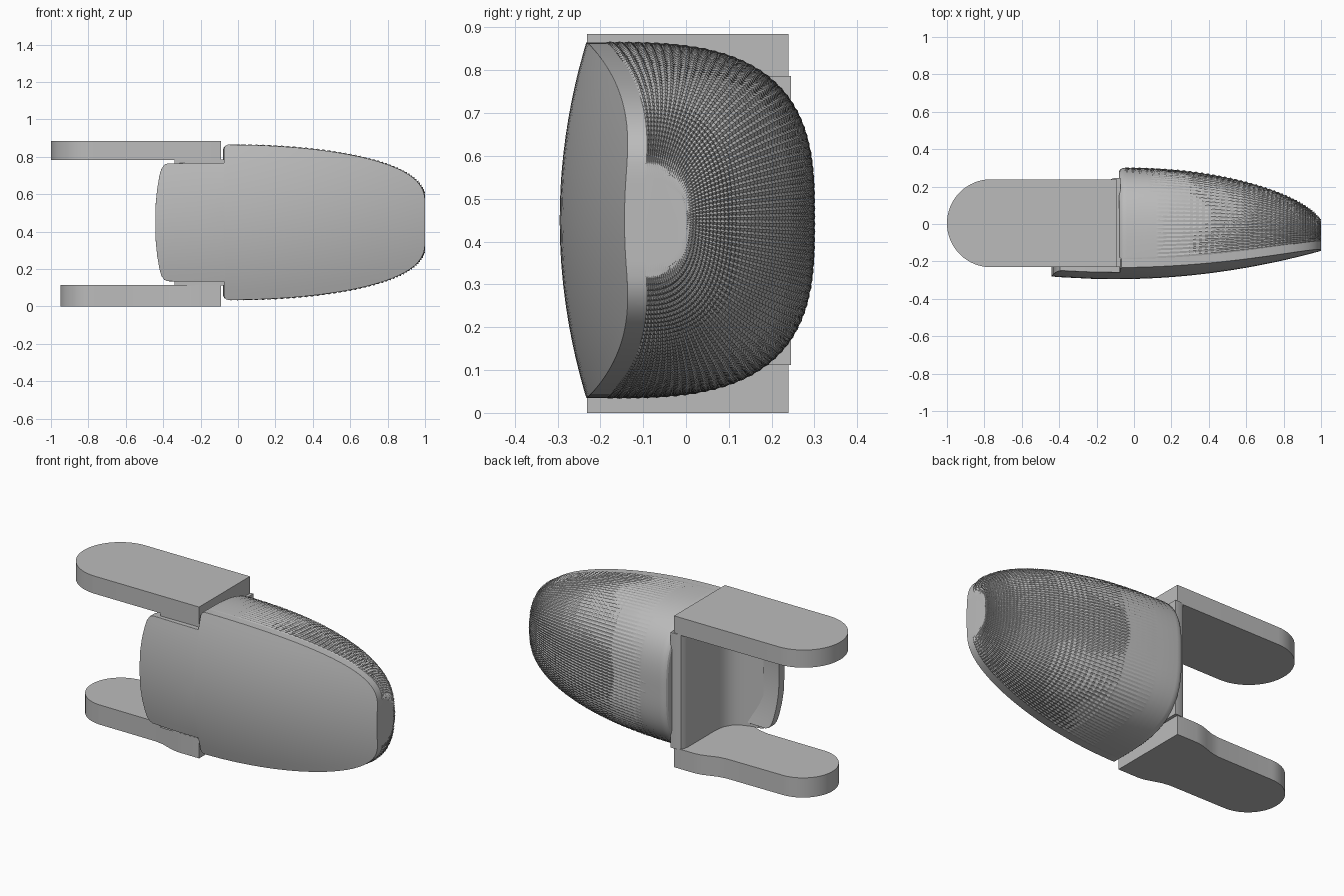
import bpy, bmesh
from math import sin, cos, pi, radians

if "Cube" in bpy.data.objects:
    bpy.data.objects.remove(bpy.data.objects["Cube"], do_unlink=True)

grey = bpy.data.materials.new("plain grey")
grey.use_nodes = True
COLOUR = (0.5, 0.5, 0.5, 1)
grey.diffuse_color = COLOUR
grey.node_tree.nodes["Principled BSDF"].inputs["Base Color"].default_value = COLOUR

MID = 0.45      # height of the housing centre line
LEFT = -0.055   # where the housing reaches its full section


def make_object(name, bm, bevel=0, angle=30):
    bmesh.ops.recalc_face_normals(bm, faces=bm.faces)
    mesh = bpy.data.meshes.new(name)
    bm.to_mesh(mesh)
    bm.free()
    mesh.materials.append(grey)
    obj = bpy.data.objects.new(name, mesh)
    bpy.context.collection.objects.link(obj)
    bpy.ops.object.select_all(action='DESELECT')
    obj.select_set(True)
    bpy.context.view_layer.objects.active = obj
    if bevel:
        mod = obj.modifiers.new("Bevel", 'BEVEL')
        mod.width = bevel
        mod.segments = 3
        mod.limit_method = 'ANGLE'
        mod.angle_limit = radians(50)
    bpy.ops.object.shade_smooth_by_angle(angle=radians(angle))
    return obj


def bridge(bm, rows):
    for a, b in zip(rows, rows[1:]):
        for i in range(len(a) - 1):
            bm.faces.new((a[i], a[i + 1], b[i + 1], b[i]))


def prism(name, outline, low, high):
    bm = bmesh.new()
    base = bm.faces.new([bm.verts.new((x, y, low)) for x, y in outline])
    new = bmesh.ops.extrude_face_region(bm, geom=[base])["geom"]
    bmesh.ops.translate(bm, vec=(0, 0, high - low),
                        verts=[v for v in new if isinstance(v, bmesh.types.BMVert)])
    return make_object(name, bm)


# Shared housing curves, driven by an angle from the open end to the tip
def station(phi):
    c = max(cos(phi), 0)
    return LEFT + (1 - LEFT) * sin(phi), 0.1 + 0.315 * c ** 0.77, 0.3 * c ** 1.24


def front_y(x, z):
    return -0.295 + 0.125 * (x + 0.1) ** 2 + 0.36 * z * z


# Housing with a fine quilted surface
ROWS, COLS = 96, 144
bm = bmesh.new()
rows = []


def housing_row(phi, x_shift=0, scale=1, row=0):
    x, h, back = station(phi)
    rim = front_y(x, h) + 0.045
    n = 3 - 0.6 * sin(phi) ** 4
    ring = []
    for j in range(COLS + 1):
        t = -pi / 2 + pi * j / COLS
        c, s = max(cos(t), 0), sin(t)
        r = (c ** n + abs(s) ** n) ** (-1 / n)
        y, z = rim + (back - rim) * r * c, h * r * s
        # raise every second point of every second row
        if row % 2 and j % 2 and row < ROWS:
            lift = 0.006 * min(1, 0.3 + row / 30)
            y, z, dx = y + lift * c, z + lift * s, lift * sin(phi) ** 6
        else:
            dx = 0
        ring.append(bm.verts.new((min(x + x_shift + dx, 1), y * scale, MID + z * scale)))
    rows.append(ring)


for shift, scale in ((-0.025, 0.94), (-0.02, 0.97), (-0.01, 0.99)):
    housing_row(0, shift, scale)
for i in range(ROWS + 1):
    housing_row(pi / 2 * i / ROWS, row=i)
bridge(bm, rows)
bm.faces.new(rows[0])
bm.faces.new(rows[-1])
make_object("housing", bm, angle=20)

# Domed front plate with a narrower tab beside the housing
bm = bmesh.new()
outline = [(-0.44, 0.1), (-0.432, 0.18), (-0.42, 0.25), (-0.41, 0.285),
           (-0.395, 0.307), (-0.375, 0.315), (-0.22, 0.317), (-0.076, 0.317),
           (-0.074, 0.395), (-0.067, 0.41)]
outline += [station(pi / 2 * i / 32)[:2] for i in range(33)]
rows = []
for x, h in outline:
    steps = [h * (k / 8 - 1) for k in range(17)]
    rows.append([bm.verts.new((x, front_y(x, z), MID + z)) for z in steps])
bridge(bm, rows)
new = bmesh.ops.extrude_face_region(bm, geom=bm.faces[:])["geom"]
bmesh.ops.translate(bm, vec=(0, 0.05, 0),
                    verts=[v for v in new if isinstance(v, bmesh.types.BMVert)])
# keep the front skin: the extrusion leaves it in place as the outer side
make_object("front_plate", bm, bevel=0.014)


# Mounting arms with round ends
def arm(name, tip, radius, low, high, neck=()):
    side = [(-0.09, 0.235)] + list(neck)
    end = [(tip + radius - radius * sin(a), radius * cos(a))
           for a in (pi / 2 * i / 16 for i in range(17))]
    half = side + end
    full = half + [(x, -y) for x, y in reversed(half[:-1])]
    prism(name, [(x, y + 0.004) for x, y in full], low, high)


arm("upper_arm", -1.0, 0.235, 0.782, 0.885)
arm("lower_arm", -0.95, 0.19, 0, 0.115,
    [(-0.22, 0.235), (-0.26, 0.23), (-0.3, 0.217), (-0.35, 0.2), (-0.4, 0.192)])

# Upright wall that joins the arms, flared into the back of the plate
wall = [(-0.072, 0.245), (-0.072, -0.23), (-0.34, -0.23), (-0.28, -0.215),
        (-0.22, -0.195), (-0.18, -0.165), (-0.155, -0.12), (-0.147, -0.06),
        (-0.147, 0.19), (-0.143, 0.215), (-0.132, 0.235), (-0.11, 0.245)]
prism("hinge_wall", wall, 0.112, 0.786)
